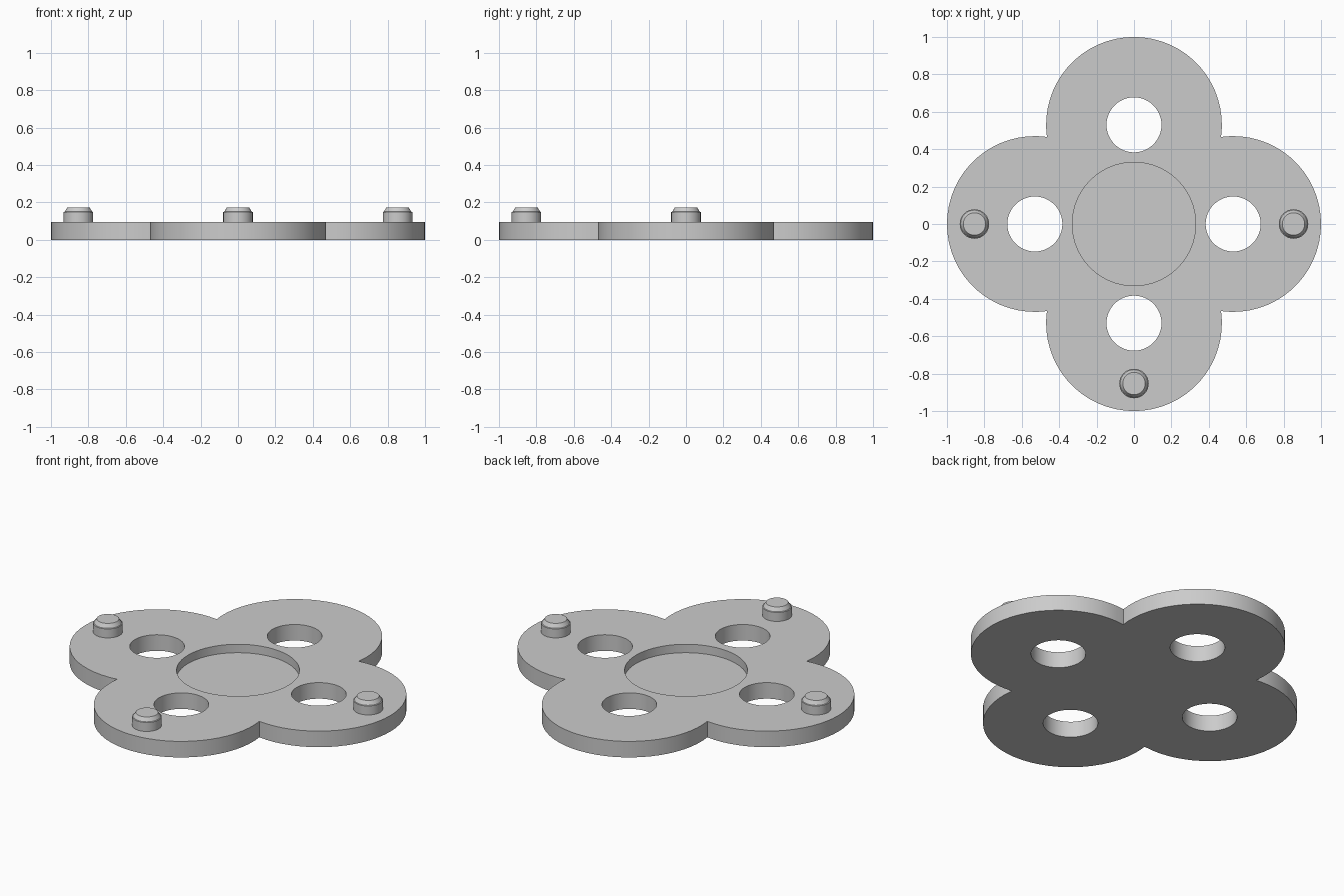
import bpy, bmesh, math

if "Cube" in bpy.data.objects:
    bpy.data.objects.remove(bpy.data.objects["Cube"])

LOBE_POS, LOBE_R = 0.53, 0.47
PLATE_H, FLOOR = 0.095, 0.045

grey = bpy.data.materials.new("plain grey")
grey.diffuse_color = (0.6, 0.6, 0.6, 1)
grey.use_nodes = True
grey.node_tree.nodes["Principled BSDF"].inputs["Base Color"].default_value = grey.diffuse_color


def make_object(name, bm):
    bmesh.ops.recalc_face_normals(bm, faces=bm.faces)
    me = bpy.data.meshes.new(name)
    bm.to_mesh(me)
    bm.free()
    me.materials.append(grey)
    ob = bpy.data.objects.new(name, me)
    bpy.context.collection.objects.link(ob)
    return ob


def activate(ob):
    bpy.ops.object.select_all(action='DESELECT')
    ob.select_set(True)
    bpy.context.view_layer.objects.active = ob


def stack(name, profile, x, y, n=48):
    """Solid of stacked rings from (radius, z) pairs."""
    bm = bmesh.new()
    rings = [[bm.verts.new((x + r * math.cos(math.tau * i / n),
                            y + r * math.sin(math.tau * i / n), z))
              for i in range(n)] for r, z in profile]
    for a, b in zip(rings, rings[1:]):
        for i in range(n):
            j = (i + 1) % n
            bm.faces.new((a[i], a[j], b[j], b[i]))
    bm.faces.new(rings[0])
    bm.faces.new(rings[-1])
    return make_object(name, bm)


# Four-lobed plate: arcs meeting at the inner corners
corner = (LOBE_POS + math.sqrt(2 * LOBE_R ** 2 - LOBE_POS ** 2)) / 2
half = math.atan2(corner, corner - LOBE_POS)
steps = 32
bm = bmesh.new()
outline = []
for k in range(4):
    turn = k * math.pi / 2
    for i in range(steps):
        a = turn - half + 2 * half * i / steps
        outline.append(bm.verts.new((LOBE_POS * math.cos(turn) + LOBE_R * math.cos(a),
                                     LOBE_POS * math.sin(turn) + LOBE_R * math.sin(a), 0)))
base = bm.faces.new(outline)
top = bmesh.ops.extrude_face_region(bm, geom=[base], use_keep_orig=True)
bmesh.ops.translate(bm, vec=(0, 0, PLATE_H),
                    verts=[g for g in top["geom"] if isinstance(g, bmesh.types.BMVert)])
plate = make_object("lobed_plate", bm)

# Through holes in the lobes and the shallow round recess in the middle
cutters = [stack("recess_cutter", [(0.33, FLOOR), (0.33, 0.3)], 0, 0, 64)]
for k in range(4):
    a = k * math.pi / 2
    cutters.append(stack("hole_cutter", [(0.147, -0.2), (0.147, 0.3)],
                         LOBE_POS * math.cos(a), LOBE_POS * math.sin(a)))
activate(plate)
for c in cutters:
    c.hide_render = True
    m = plate.modifiers.new("cut", 'BOOLEAN')
    m.operation, m.solver, m.object = 'DIFFERENCE', 'EXACT', c
    bpy.ops.object.modifier_apply(modifier=m.name)
for c in cutters:
    bpy.data.objects.remove(c)

# Three chamfered pegs on the left, right and front lobes
peg = [(0.079, PLATE_H - 0.01), (0.079, 0.148), (0.074, 0.15), (0.06, 0.172)]
pegs = [stack(name, peg, x, y, 32) for name, x, y in
        (("left_peg", -0.853, 0), ("right_peg", 0.853, 0), ("front_peg", 0, -0.853))]

for ob in [plate] + pegs:
    activate(ob)
    bpy.ops.object.shade_smooth_by_angle(angle=math.radians(25))
